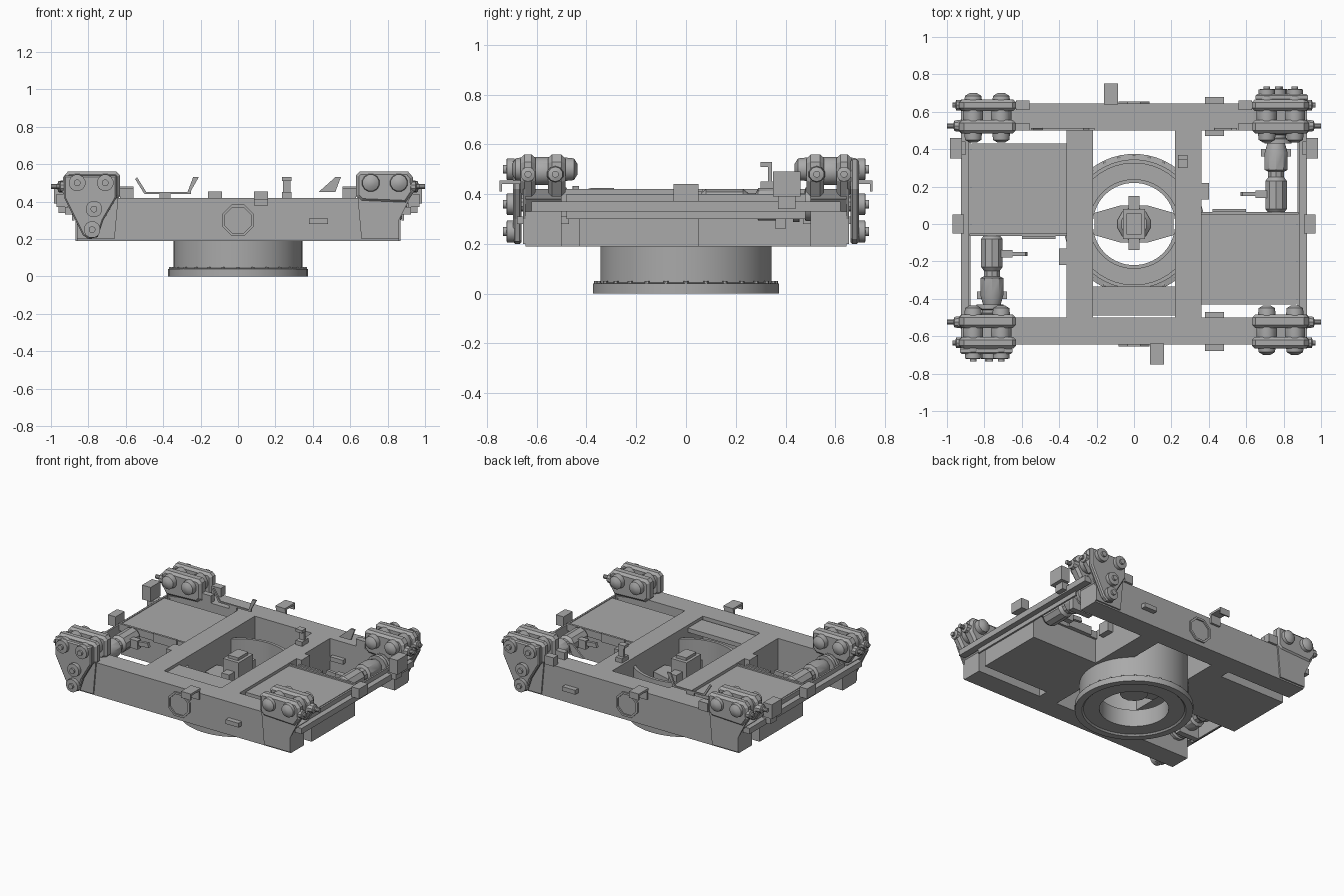
import bpy, bmesh, math
from mathutils import Matrix, Vector

if "Cube" in bpy.data.objects:
    bpy.data.objects.remove(bpy.data.objects["Cube"])

grey = bpy.data.materials.new("steel_grey")
grey.use_nodes = True
GREY = (0.4, 0.4, 0.4, 1)
grey.diffuse_color = GREY
grey.node_tree.nodes["Principled BSDF"].inputs["Base Color"].default_value = GREY

ONE = [(1, 1)]
TURN = [(1, 1), (-1, -1)]
FLIP_X = [(1, 1), (-1, 1)]
ALL = [(1, 1), (-1, 1), (1, -1), (-1, -1)]


def finish(name, bm, copies=ONE, smooth=False):
    """Write one object for each (sign x, sign y) copy."""
    for i, (sx, sy) in enumerate(copies):
        b = bm.copy()
        bmesh.ops.transform(b, matrix=Matrix.Diagonal((sx, sy, 1, 1)), verts=b.verts)
        bmesh.ops.recalc_face_normals(b, faces=b.faces)
        me = bpy.data.meshes.new(name)
        b.to_mesh(me)
        b.free()
        me.materials.append(grey)
        ob = bpy.data.objects.new(name if i == 0 else f"{name}_{i + 1}", me)
        bpy.context.collection.objects.link(ob)
        if smooth:
            bpy.ops.object.select_all(action='DESELECT')
            ob.select_set(True)
            bpy.context.view_layer.objects.active = ob
            bpy.ops.object.shade_smooth_by_angle(angle=math.radians(35))
    bm.free()


def box(name, x, y, z, copies=ONE):
    bm = bmesh.new()
    bmesh.ops.create_cube(bm, size=1)
    for v in bm.verts:
        v.co = [(a + b) / 2 + c * (b - a) for (a, b), c in zip((x, y, z), v.co)]
    finish(name, bm, copies)


def plate(name, profile, y0, y1, copies=ONE, bevel=0):
    """Extrude an x-z profile along y."""
    bm = bmesh.new()
    f = bm.faces.new([bm.verts.new((x, y0, z)) for x, z in profile])
    g = bmesh.ops.extrude_face_region(bm, geom=[f])["geom"]
    bmesh.ops.translate(bm, vec=(0, y1 - y0, 0),
                        verts=[v for v in g if isinstance(v, bmesh.types.BMVert)])
    if bevel:
        rims = [e for e in bm.edges if abs(e.verts[0].co.y - e.verts[1].co.y) < 1e-5]
        bmesh.ops.bevel(bm, geom=rims, offset=bevel, segments=1, affect='EDGES')
    finish(name, bm, copies)


def turned(name, profile, centre=(0, 0, 0), axis='Z', sides=16, copies=ONE, closed=False):
    """Spin a (radius, height) profile about an axis."""
    bm = bmesh.new()
    rings = []
    for r, h in profile:
        rings.append([bm.verts.new((r * math.cos(t), r * math.sin(t), h))
                      for t in (2 * math.pi * (i + .5) / sides for i in range(sides))])
    pairs = list(zip(rings, rings[1:]))
    if closed:
        pairs.append((rings[-1], rings[0]))
    else:
        bm.faces.new(rings[0])
        bm.faces.new(rings[-1])
    for a, b in pairs:
        for i in range(sides):
            j = (i + 1) % sides
            bm.faces.new((a[i], a[j], b[j], b[i]))
    d = Vector({'X': (1, 0, 0), 'Y': (0, 1, 0), 'Z': (0, 0, 1)}[axis])
    m = Matrix.Translation(centre) @ d.to_track_quat('Z', 'Y').to_matrix().to_4x4()
    bmesh.ops.transform(bm, matrix=m, verts=bm.verts)
    finish(name, bm, copies, smooth=True)


# Main frame: two end beams and two cross beams
half = [(.86, .19), (.86, .33), (.9, .38), (.64, .42)]
beam = half + [(-x, z) for x, z in reversed(half)]
plate("end_beam", beam, -.645, -.5, TURN)
box("cross_beam", (.22, .36), (-.5, .5), (.19, .42), FLIP_X)
box("front_cover", (-.22, .22), (-.49, -.335), (.37, .4))
box("platform_box", (.36, .87), (-.43, .05), (.19, .4), TURN)
box("platform_lip", (.36, .88), (.05, .065), (.36, .41), TURN)
box("side_rail", (.875, .925), (-.62, .62), (.33, .37), FLIP_X)
box("side_rail_flange", (.875, .887), (-.48, .48), (.3, .4), FLIP_X)

# Slewing ring with bolted flange
turned("slewing_ring", [(.375, 0), (.375, .04), (.345, .045), (.345, .36), (.325, .36),
                        (.325, .06), (.24, .06), (.24, .13), (.22, .13), (.22, .01),
                        (.32, .01), (.33, 0)], sides=48, closed=True)
for i in range(28):
    t = math.tau * i / 28
    turned("flange_bolt", [(.01, .035), (.01, .05)],
           (.36 * math.cos(t), .36 * math.sin(t), 0), sides=6)

# Central spindle on its hexagonal bridge
bm = bmesh.new()
bridge = [(-.21, -.06), (-.07, -.1), (.07, -.1), (.21, -.06),
          (.21, .06), (.07, .1), (-.07, .1), (-.21, .06)]
f = bm.faces.new([bm.verts.new((x, y, .18)) for x, y in bridge])
g = bmesh.ops.extrude_face_region(bm, geom=[f])["geom"]
bmesh.ops.translate(bm, vec=(0, 0, .07), verts=[v for v in g if isinstance(v, bmesh.types.BMVert)])
finish("spindle_bridge", bm)
turned("spindle_post", [(.09, .12), (.09, .27), (.07, .29)], sides=12)
box("spindle_housing", (-.06, .06), (-.08, .08), (.27, .39))
box("spindle_cap", (-.04, .04), (-.055, .055), (.39, .41))
box("spindle_arm", (-.03, .03), (-.14, .15), (.25, .32))

# Wheel trucks at the four corners: twin side plates, wheels, hubs and buffers
bogie = [(.63, .43), (.63, .54), (.65, .56), (.91, .56), (.935, .53), (.94, .45),
         (.9, .39), (.66, .4)]
for y0, y1 in ((.485, .555), (.605, .665)):
    plate("truck_plate", bogie, y0, y1, ALL, bevel=.016)
for x in (.71, .86):
    turned("wheel", [(.045, -.06), (.055, -.03), (.055, .03), (.045, .06)],
           (x, .58, .49), 'Y', 16, ALL)
    turned("wheel_hub", [(.02, -.14), (.045, -.125), (.05, -.08), (.05, .08),
                         (.045, .11), (.02, .125)], (x, .575, .5), 'Y', 12, ALL)
turned("end_buffer", [(.035, .92), (.03, .96), (.014, .965), (.014, 1)],
       (0, .525, .48), 'X', 10, ALL)
turned("outer_buffer", [(.03, .92), (.03, .95), (.014, .955), (.014, .97)],
       (0, .635, .48), 'X', 10, ALL)
plate("truck_gusset", [(.66, .2), (.64, .42), (.92, .42), (.86, .3), (.86, .2)], .645, .655, ALL)
box("truck_stop", (.56, .63), (.61, .66), (.42, .48), [(1, 1), (-1, 1)])
box("truck_inner_stop", (.56, .63), (.5, .54), (.42, .47), [(1, 1), (-1, 1)])

# Travel drives on two opposite corners: gear case, shafts and motor
case = [(.65, .42), (.65, .54), (.93, .54), (.93, .42), (.83, .22), (.8, .2), (.75, .21), (.72, .3)]
plate("gear_case", case, .66, .695, TURN, bevel=.008)
for x, z in ((.71, .5), (.86, .5), (.77, .36), (.78, .25)):
    turned("gear_cover", [(.045, .69), (.045, .72), (.018, .722), (.018, .735)],
           (x, 0, z), 'Y', 12, TURN)
turned("drive_shaft", [(.03, .4), (.03, .68)], (.77, 0, .36), 'Y', 10, TURN)
turned("drive_coupling", [(.075, .43), (.075, .455), (.045, .46), (.045, .475),
                          (.07, .48), (.07, .5)], (.77, 0, .36), 'Y', 12, TURN)
turned("drive_motor", [(.045, .06), (.06, .08), (.06, .23), (.045, .25), (.045, .28),
                       (.065, .29), (.065, .38), (.05, .43)], (.76, 0, .36), 'Y', 10, TURN)
box("motor_terminal", (.65, .71), (.14, .18), (.33, .39), TURN)
plate("motor_lever", [(.57, .36), (.58, .39), (.68, .38), (.68, .35)], .15, .17, TURN)
box("motor_bracket", (.68, .84), (.36, .4), (.26, .34), TURN)

# Port and lugs on the end beams
turned("beam_port", [(.09, .64), (.09, .655), (.075, .655), (.075, .64)],
       (0, 0, .3), 'Y', 8, TURN, closed=True)
for y0, y1 in ((.645, .68), (.47, .5)):
    box("beam_step", (.38, .48), (y0, y1), (.28, .31), [(1, 1), (1, -1)])
box("lamp_arm", (.085, .16), (-.75, -.64), (.44, .455), TURN)
box("lamp_plate", (.085, .16), (-.75, -.74), (.41, .455), TURN)
box("lamp_foot", (.085, .16), (-.66, -.645), (.38, .455), TURN)

# Small brackets and cable holders
box("side_box", (.92, .985), (.35, .46), (.39, .49), FLIP_X)
box("side_box_foot", (.9, .96), (.37, .44), (.34, .39), FLIP_X)
box("side_lamp", (.91, .97), (-.05, .05), (.37, .44), FLIP_X)
box("cross_beam_box", (.36, .4), (.13, .22), (.34, .42), TURN)
box("post", (.235, .285), (.3, .37), (.42, .45))
box("post_upright", (.24, .28), (.33, .345), (.45, .53))
box("post_head", (.235, .285), (.3, .345), (.51, .53))
plate("cable_holder", [(-.54, .53), (-.49, .45), (-.27, .45), (-.24, .53), (-.21, .53),
                       (-.25, .46), (-.25, .44), (-.5, .44), (-.55, .52)], .5, .512)
plate("cable_hook", [(.43, .45), (.52, .53), (.55, .53), (.52, .45)], .5, .512)
box("cable_holder_foot", (-.42, -.36), (.5, .51), (.38, .45))
box("platform_clip", (.42, .6), (.065, .08), (.36, .42), TURN)
